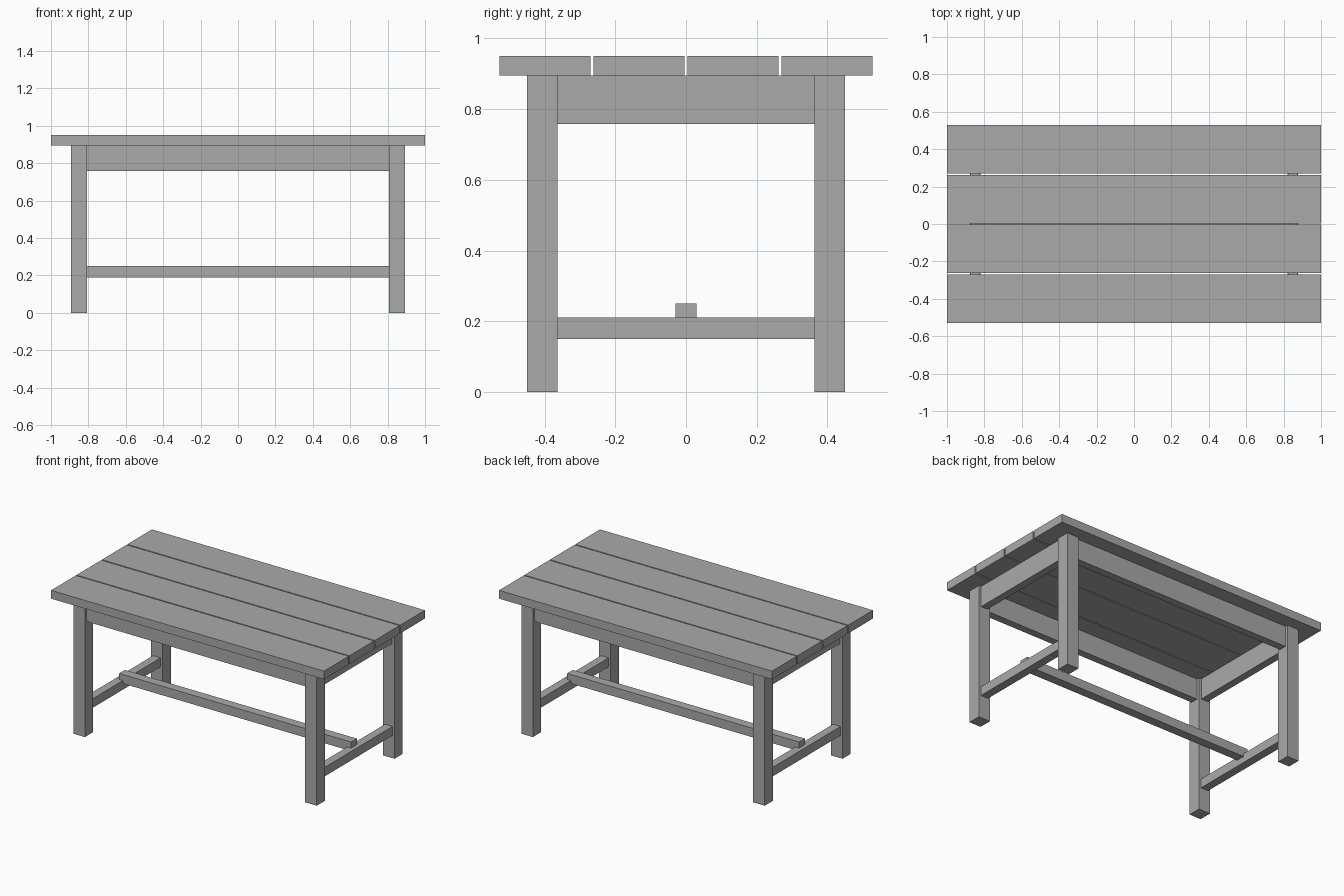
import bpy
import bmesh
from mathutils import Vector

if "Cube" in bpy.data.objects:
    bpy.data.objects.remove(bpy.data.objects["Cube"])

wood = bpy.data.materials.new("plain grey")
wood.diffuse_color = (0.40, 0.40, 0.40, 1)
wood.use_nodes = True
wood.node_tree.nodes["Principled BSDF"].inputs["Base Color"].default_value = wood.diffuse_color


def box(name, lo, hi):
    """Axis-aligned beam between two opposite corners."""
    lo, hi = Vector(lo), Vector(hi)
    bm = bmesh.new()
    bmesh.ops.create_cube(bm, size=1)
    for v in bm.verts:
        v.co = (lo + hi) / 2 + v.co * (hi - lo)
    mesh = bpy.data.meshes.new(name)
    bm.to_mesh(mesh)
    bm.free()
    mesh.materials.append(wood)
    obj = bpy.data.objects.new(name, mesh)
    bpy.context.collection.objects.link(obj)
    return obj


def mirror(obj, x=False, y=False):
    """Repeat a part on the other side of the table."""
    mod = obj.modifiers.new("mirror", 'MIRROR')
    mod.use_axis = (x, y, False)
    mod.use_mirror_merge = False


HALF_DEPTH, GAP, UNDERSIDE, TOP = 0.528, 0.008, 0.895, 0.95

# Table top: four planks with narrow gaps
width = (2 * HALF_DEPTH - 3 * GAP) / 4
for i in range(4):
    y = -HALF_DEPTH + i * (width + GAP)
    box(f"top_plank_{i + 1}", (-1, y, UNDERSIDE), (1, y + width, TOP))

# Square legs
mirror(box("legs", (0.807, 0.364, 0), (0.892, 0.45, UNDERSIDE)), x=True, y=True)

# Aprons under the top
mirror(box("long_aprons", (-0.807, 0.382, 0.758), (0.807, 0.432, UNDERSIDE)), y=True)
mirror(box("end_aprons", (0.825, -0.364, 0.758), (0.875, 0.364, UNDERSIDE)), x=True)

# Low stretchers between the legs, with a long beam lapped over them
mirror(box("end_stretchers", (0.822, -0.364, 0.15), (0.877, 0.364, 0.21)), x=True)
box("centre_stretcher", (-0.85, -0.03, 0.19), (0.85, 0.03, 0.25))
